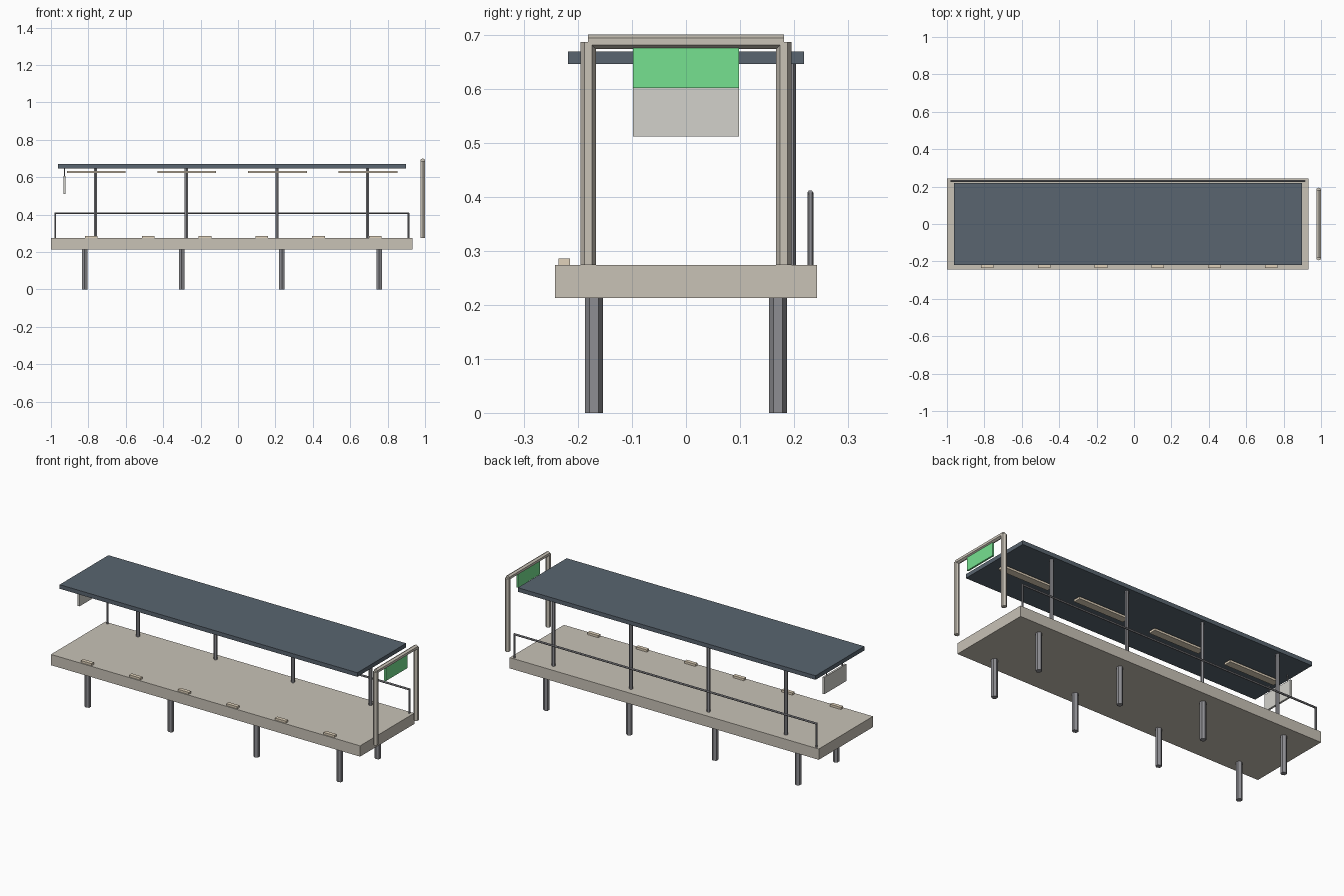
import bpy
from math import pi

if "Cube" in bpy.data.objects:
    bpy.data.objects.remove(bpy.data.objects["Cube"])


def material(name, rgb):
    m = bpy.data.materials.new(name)
    m.diffuse_color = (*rgb, 1)
    m.use_nodes = True
    m.node_tree.nodes["Principled BSDF"].inputs["Base Color"].default_value = m.diffuse_color
    return m


CONCRETE = material("concrete", (0.58, 0.54, 0.47))
SLATE = material("slate", (0.10, 0.13, 0.16))
STEEL = material("steel", (0.27, 0.27, 0.29))
CREAM = material("cream", (0.75, 0.65, 0.50))
GREEN = material("green", (0.18, 0.75, 0.28))
PALE = material("pale", (0.65, 0.64, 0.60))


def box(name, lo, hi, mat):
    bpy.ops.mesh.primitive_cube_add(size=1, location=[(a + b) / 2 for a, b in zip(lo, hi)])
    o = bpy.context.object
    o.name = name
    o.scale = [b - a for a, b in zip(lo, hi)]
    o.data.materials.append(mat)


def rod(name, start, length, r, mat, axis="z"):
    # six-sided bar running from start along one axis
    i = "xyz".index(axis)
    centre = list(start)
    centre[i] += length / 2
    rot = {"x": (0, pi / 2, 0), "y": (pi / 2, 0, 0), "z": (0, 0, 0)}[axis]
    bpy.ops.mesh.primitive_cylinder_add(vertices=6, radius=r, depth=length,
                                        location=centre, rotation=rot)
    o = bpy.context.object
    o.name = name
    o.data.materials.append(mat)


# Platform deck and canopy roof
box("deck", (-1, -0.242, 0.213), (0.933, 0.242, 0.274), CONCRETE)
box("canopy_roof", (-0.963, -0.218, 0.646), (0.899, 0.218, 0.669), SLATE)

# Support legs under the deck
for x in (-0.82, -0.301, 0.235, 0.755):
    for y in (-0.17, 0.17):
        rod("support_leg", (x, y, 0), 0.22, 0.0168, STEEL)

# Canopy posts along the back and lamps beneath the roof
for i in range(4):
    x = -0.761 + 0.4845 * i
    rod("canopy_post", (x, 0.194, 0.27), 0.38, 0.0097, STEEL)
    lx = -0.758 + 0.4845 * i
    box("lamp", (lx - 0.157, -0.021, 0.622), (lx + 0.157, 0.021, 0.634), CREAM)

# Back railing
for x in (-0.977, 0.911):
    rod("rail_post", (x, 0.23, 0.27), 0.138, 0.0055, STEEL)
rod("top_rail", (-0.98, 0.23, 0.407), 1.894, 0.0055, STEEL, "x")

# Edge blocks along the front
for i in range(6):
    x = -0.784 + 0.3035 * i
    box("edge_block", (x - 0.034, -0.236, 0.272), (x + 0.034, -0.215, 0.286), CREAM)

# Portal frame beyond the right end, with signal panel
for y in (-0.181, 0.181):
    rod("frame_post", (0.988, y, 0.274), 0.412, 0.0142, CONCRETE)
rod("frame_beam", (0.988, -0.181, 0.687), 0.362, 0.0135, CONCRETE, "y")
box("green_panel", (0.983, -0.098, 0.601), (0.993, 0.098, 0.675), GREEN)

# Hanging panel at the left end
box("hanging_panel", (-0.934, -0.098, 0.511), (-0.923, 0.098, 0.606), PALE)
for y in (-0.07, 0.07):
    rod("panel_hanger", (-0.9285, y, 0.6), 0.05, 0.003, STEEL)
